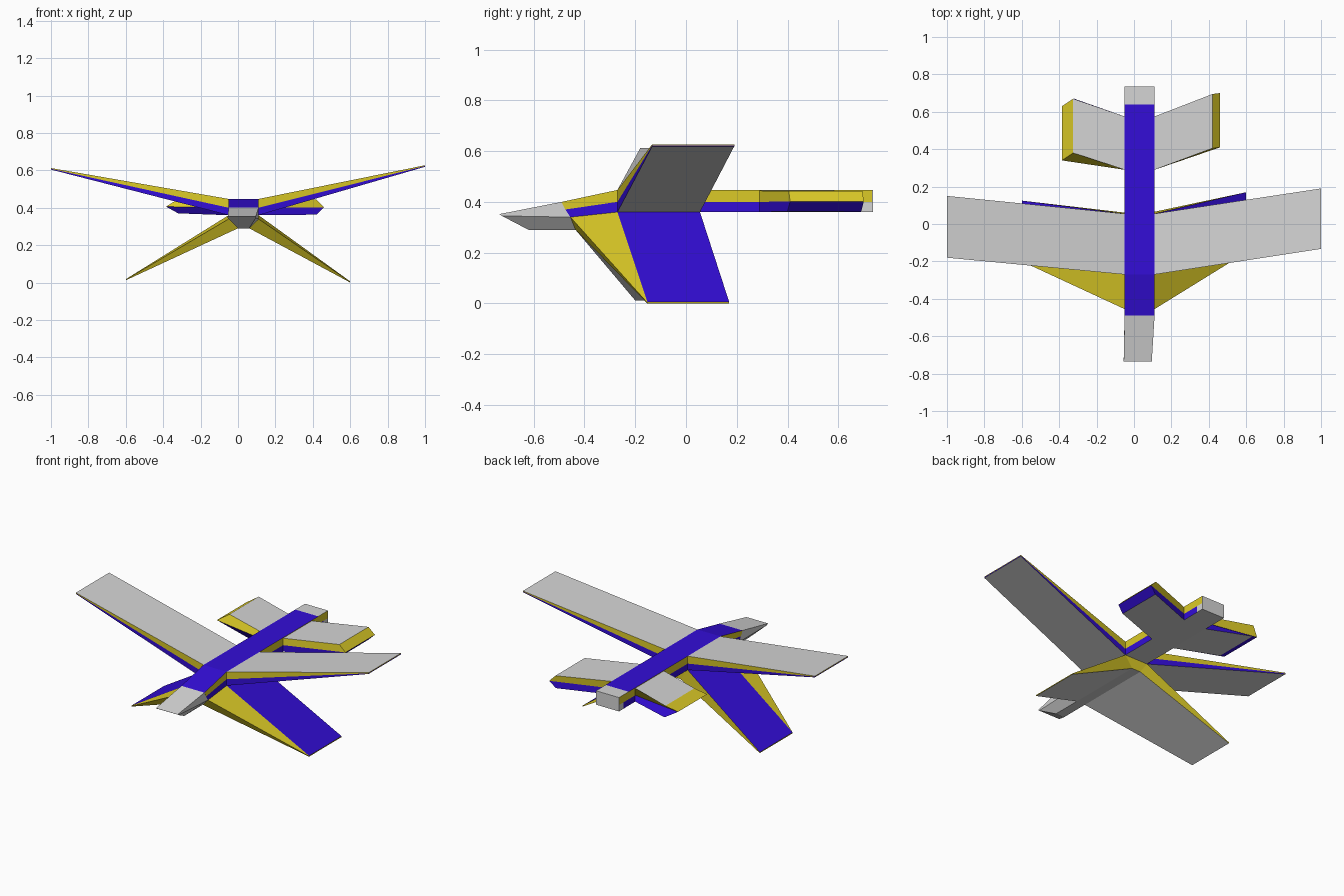
import bpy
import bmesh

if "Cube" in bpy.data.objects:
    bpy.data.objects.remove(bpy.data.objects["Cube"], do_unlink=True)


def material(name, rgb):
    m = bpy.data.materials.new(name)
    m.use_nodes = True
    colour = (*rgb, 1.0)
    m.diffuse_color = colour
    m.node_tree.nodes["Principled BSDF"].inputs["Base Color"].default_value = colour
    return m


MATERIALS = [material("light_grey", (0.66, 0.66, 0.66)),
             material("royal_blue", (0.033, 0.004, 0.68)),
             material("mustard_yellow", (0.71, 0.59, 0.02))]
GREY, BLUE, YELLOW = range(3)


def loft(name, rings, side, first=GREY, last=GREY):
    """Join rings of points; side(layer, edge) gives the colour of each side face."""
    bm = bmesh.new()
    rows = [[bm.verts.new(p) for p in ring] for ring in rings]
    n = len(rows[0])
    bm.faces.new(rows[0]).material_index = first
    bm.faces.new(rows[-1]).material_index = last
    for layer, (a, b) in enumerate(zip(rows, rows[1:])):
        for i in range(n):
            j = (i + 1) % n
            bm.faces.new((a[i], a[j], b[j], b[i])).material_index = side(layer, i)
    bmesh.ops.recalc_face_normals(bm, faces=bm.faces)
    mesh = bpy.data.meshes.new(name)
    bm.to_mesh(mesh)
    bm.free()
    for m in MATERIALS:
        mesh.materials.append(m)
    obj = bpy.data.objects.new(name, mesh)
    bpy.context.collection.objects.link(obj)
    return obj


def two_tone(layer, edge):
    return (BLUE, YELLOW)[layer]


def plain_grey(layer, edge):
    return GREY


# Shared fuselage limits
XR, XL = -0.05, 0.11
LOW, MID, TOP = 0.36, 0.40, 0.447
FRONT, BACK = -0.27, 0.055


def slab(front, back):
    """Fuselage ring from (y, z) at the front to (y, z) at the back."""
    return [(XR, *front), (XL, *front), (XL, *back), (XR, *back)]


# Fuselage: blue below, yellow above, blue deck
loft("fuselage", [slab((FRONT, LOW), (0.69, LOW)), slab((FRONT, MID), (0.69, MID)),
                  slab((FRONT, TOP), (0.64, TOP))], two_tone, GREY, BLUE)
loft("front_fuselage", [slab((-0.455, 0.34), (FRONT, LOW)), slab((-0.475, 0.37), (FRONT, MID)),
                        slab((-0.49, 0.40), (FRONT, TOP))], two_tone, GREY, BLUE)
loft("tail_block", [slab((0.69, LOW), (0.733, LOW)), slab((0.69, MID), (0.733, MID)),
                    slab((0.64, TOP), (0.733, TOP))], lambda k, i: (GREY, YELLOW)[k])
loft("tail_end_plate", [slab((0.733, LOW), (0.736, LOW)), slab((0.733, TOP), (0.736, TOP))],
     plain_grey)

# Nose: tapered grey wedge
KEEL_R, KEEL_L, KEEL_Z = 0.0, 0.06, 0.29
loft("nose", [
    [(XR, -0.49, 0.40), (XL, -0.49, 0.40), (XL, -0.455, 0.34),
     (KEEL_L, -0.435, KEEL_Z), (KEEL_R, -0.435, KEEL_Z), (XR, -0.455, 0.34)],
    [(-0.055, -0.735, 0.352), (0.095, -0.735, 0.352), (0.095, -0.725, 0.345),
     (KEEL_L, -0.62, KEEL_Z), (KEEL_R, -0.62, KEEL_Z), (-0.055, -0.725, 0.345)]], plain_grey)

# Belly: keel strip below the fuselage, yellow at the back
loft("belly", [
    [(KEEL_R, -0.435, KEEL_Z), (KEEL_L, -0.435, KEEL_Z), (KEEL_L, BACK, KEEL_Z), (KEEL_R, BACK, KEEL_Z)],
    [(XR, -0.44, LOW - 0.015), (XL, -0.44, LOW - 0.015), (XL, BACK, LOW), (XR, BACK, LOW)]],
    lambda k, i: YELLOW if i == 2 else GREY)


def upper_wing(name, root_x, tip_x, tip_y, tip_z):
    """Wing thinning to an edge at the tip, with two-tone leading and trailing edges."""
    rings = []
    for z, rise in ((LOW, -0.004), (MID, 0), (TOP, 0.004)):
        rings.append([(root_x, FRONT, z), (tip_x, tip_y[0], tip_z + rise),
                      (tip_x, tip_y[1], tip_z + rise), (root_x, BACK, z)])
    loft(name, rings, two_tone)


upper_wing("left_upper_wing", XL, 1.0, (-0.133, 0.19), 0.623)
upper_wing("right_upper_wing", XR, -1.0, (-0.18, 0.15), 0.608)


def lower_wing(name, root_x, keel_x, tip_x, tip_y, tip_z):
    """Down-swept wing: blue above, grey below, yellow front and back."""
    f, b = tip_y
    root = [(root_x, FRONT, LOW), (root_x, BACK, LOW), (keel_x, BACK, KEEL_Z),
            (keel_x, -0.435, KEEL_Z), (root_x, -0.455, 0.34)]
    tip = [(tip_x, f, tip_z + 0.006), (tip_x, b, tip_z + 0.006), (tip_x, b, tip_z),
           (tip_x, f, tip_z), (tip_x, f, tip_z + 0.003)]
    colours = (BLUE, YELLOW, GREY, YELLOW, YELLOW)
    loft(name, [root, tip], lambda k, i: colours[i], YELLOW, YELLOW)


lower_wing("left_lower_wing", XL, KEEL_L, 0.6, (-0.152, 0.17), 0.0)
lower_wing("right_lower_wing", XR, KEEL_R, -0.6, (-0.2, 0.125), 0.012)


def tailplane(name, root_x, tips):
    """Tail fin with a pointed outer edge; tips are (x, front y, z) per level."""
    rings = [[(root_x, 0.29, root_z), (x, y, z), (x, y + 0.29, z), (root_x, 0.575, root_z)]
             for root_z, (x, y, z) in zip((LOW, MID, TOP - 0.003), tips)]
    loft(name, rings, two_tone)


tailplane("left_tailplane", XL, [(0.42, 0.40, 0.363), (0.46, 0.41, 0.402), (0.42, 0.405, 0.443)])
tailplane("right_tailplane", XR, [(-0.32, 0.38, 0.37), (-0.385, 0.34, 0.406), (-0.325, 0.38, 0.443)])
